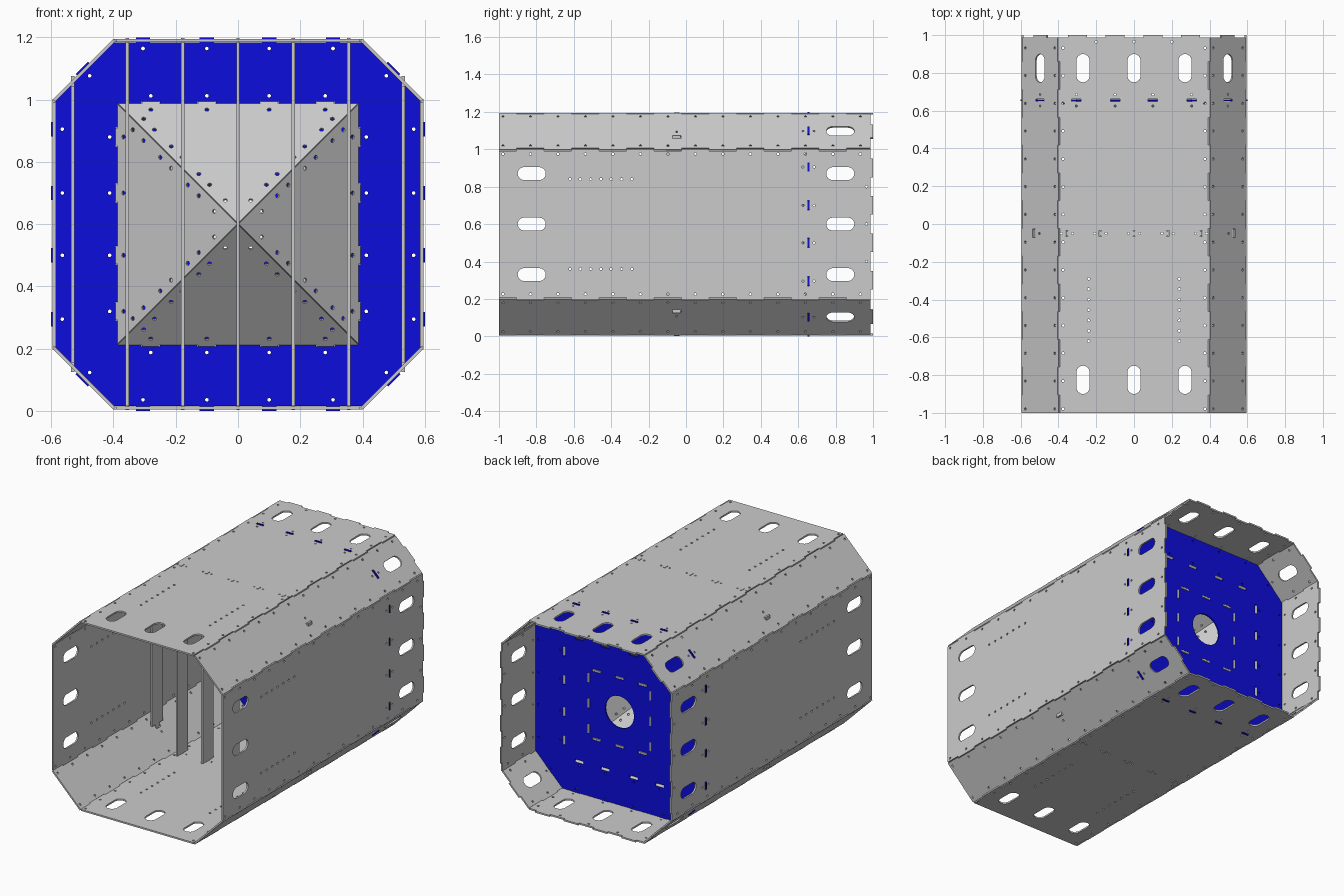
import bpy
from math import sin, cos, pi, hypot
from mathutils import Matrix, Vector

if "Cube" in bpy.data.objects:
    bpy.data.objects.remove(bpy.data.objects["Cube"])

T = 0.01                      # sheet thickness
BULK_Y = 0.655                # bulkhead position
CENTRE = Vector((0, 0, 0.6))  # tube axis
RIBS = (-0.355, -0.178, 0, 0.178, 0.355)
MAIN_TABS = (-0.305, -0.1, 0.1, 0.305)
PYR_TABS = (-0.28, -0.1, 0.1, 0.28)

blue = bpy.data.materials.new("blue_sheet")
blue.diffuse_color = (0.004, 0.004, 0.72, 1)
blue.use_nodes = True
blue.node_tree.nodes["Principled BSDF"].inputs["Base Color"].default_value = blue.diffuse_color


def frame(x, y, n, loc):
    m = Matrix((x, y, n)).transposed().to_4x4()
    m.translation = loc
    return m


def plate(name, outline, holes, matrix, thick=T, mat=None):
    """Flat sheet cut from an outline with holes, given real thickness."""
    cu = bpy.data.curves.new(name, 'CURVE')
    cu.dimensions, cu.fill_mode, cu.extrude = '2D', 'BOTH', thick / 2
    for loop in [outline] + holes:
        sp = cu.splines.new('POLY')
        sp.points.add(len(loop) - 1)
        for p, (x, y) in zip(sp.points, loop):
            p.co = (x, y, 0, 1)
        sp.use_cyclic_u = True
    tmp = bpy.data.objects.new(name + "_tmp", cu)
    bpy.context.collection.objects.link(tmp)
    dg = bpy.context.evaluated_depsgraph_get()
    me = bpy.data.meshes.new_from_object(tmp.evaluated_get(dg))
    bpy.data.objects.remove(tmp)
    for f in me.polygons:
        f.use_smooth = False
    me.materials.clear()
    if mat:
        me.materials.append(mat)
    ob = bpy.data.objects.new(name, me)
    ob.matrix_world = matrix
    bpy.context.collection.objects.link(ob)
    return ob


def circle(x, y, r=0.007, n=8):
    return [(x + r * cos(2 * pi * i / n), y + r * sin(2 * pi * i / n)) for i in range(n)]


def rect(x, y, w, h):
    return [(x - w / 2, y - h / 2), (x + w / 2, y - h / 2),
            (x + w / 2, y + h / 2), (x - w / 2, y + h / 2)]


def obround(x, y, w=0.07, length=0.15, n=8):
    r, s = w / 2, length / 2 - w / 2
    return ([(x + r * cos(pi * i / n), y + s + r * sin(pi * i / n)) for i in range(n + 1)] +
            [(x - r * cos(pi * i / n), y - s - r * sin(pi * i / n)) for i in range(n + 1)])


STEP = 0.147
CUTS = [-0.905 + STEP * i for i in range(13)]


def panel_outline(half, depth, phase, end_tabs):
    """Long panel: finger joints on both sides, teeth on the rear end."""
    w = lambda i: half + (depth if (i + phase) % 2 else 0)
    right = [(w(0), -1)]
    for i, v in enumerate(CUTS):
        right += [(w(i), v), (w(i + 1), v)]
    right.append((w(len(CUTS)), 0.987))
    end = []
    for u in sorted(end_tabs, reverse=True):
        end += [(u + .05, .987), (u + .05, 1), (u - .05, 1), (u - .05, .987)]
    return right + end + [(-u, v) for u, v in reversed(right)]


def side_axes(k):
    a = k * pi / 4
    return Vector((cos(a), 0, -sin(a))), Vector((sin(a), 0, cos(a)))


# Eight tube panels
NAMES = ("top", "upper_right", "right", "lower_right",
         "bottom", "lower_left", "left", "upper_left")
for k, nm in enumerate(NAMES):
    u_ax, n_ax = side_axes(k)
    main = k % 2 == 0
    edge = 0.375 if main else 0.11
    holes = [circle(s * edge, v - STEP / 2) for s in (-1, 1) for v in CUTS + [CUTS[-1] + STEP]]
    tabs = MAIN_TABS if main else (0,)
    for u in tabs:      # bulkhead slots
        holes.append(rect(u, BULK_Y, 0.05 if main else 0.06, 0.013))
        holes += [circle(u, BULK_Y + d, .006) for d in (-.03, .03)]
    if main:
        holes += [obround(u, v) for u in (-.27, 0, .27) for v in (-.825, .825)]
        holes += [circle(s * .24, -.62 + .055 * i) for s in (-1, 1) for i in range(7)]
        holes += [circle(u, .965) for u in (-.2, 0, .2)]
        if k % 4 == 0:  # rib slots
            for x in RIBS:
                holes.append(rect(x, -.05, .013, .03))
                holes += [circle(x + d, -.05, .006) for d in (-.03, .03)]
        out = panel_outline(0.392, 0.01, 0, (-.3, -.1, .1, .3))
        dist = 0.590
    else:
        holes.append(obround(0, .825))
        s = 1 if k in (1, 5) else -1
        holes.append(rect(s * .046, -.05, .022, .045))
        holes.append(circle(s * .046 - s * .04, -.05, .006))
        out = panel_outline(0.13, 0.008, 1, (0,))
        dist = 0.6986
    plate(nm + "_panel", out, holes,
          frame(u_ax, Vector((0, 1, 0)), n_ax, CENTRE + n_ax * dist))

# Blue bulkhead with tabs through the tube walls
outline, holes = [], [circle(0, 0, .1, 40)]
for k in range(8):
    u_ax, n_ax = side_axes(k)
    P = lambda u, d: ((u_ax * u + n_ax * d).x, (u_ax * u + n_ax * d).z)
    main = k % 2 == 0
    din, dout, half, tw = (.584, .6, .397, .023) if main else (.6937, .7095, .1322, .028)
    if main:
        outline.append(P(-half, din))
    else:
        outline.append(P(-half + .001, din))
    for u in (MAIN_TABS if main else (0,)):
        outline += [P(u - tw, din), P(u - tw, dout), P(u + tw, dout), P(u + tw, din)]
        holes.append([(x, z) for x, z in circle(*P(u, din - .02), .006)])
    outline.append(P(half - .001, din))
    if main:
        for ring, pos in ((.385, PYR_TABS), (.215, (-.16, 0, .16))):
            for u in pos:
                holes.append([P(u + a, ring + b) for a, b in rect(0, 0, .06, .016)])
        holes += [circle(*P(u, .412), .006) for u in PYR_TABS]
facing = (Vector((1, 0, 0)), Vector((0, 0, 1)), Vector((0, -1, 0)))
plate("bulkhead", outline, holes, frame(*facing, CENTRE + Vector((0, BULK_Y, 0))), T, blue)

# Four-sided pyramid pointing forward from the bulkhead
A, H = 0.385, 0.31
L = hypot(A, H)
base = [(-A, 0)]
for u in PYR_TABS:
    base += [(u - .028, 0), (u - .028, -.014), (u + .028, -.014), (u + .028, 0)]
base += [(A, 0), (0, L)]
edge_len = hypot(A, L)
pyr_holes = [circle(u, .025) for u in PYR_TABS]
for s in (-1, 1):
    for t in (.16, .25, .39, .48, .62, .71, .84):
        x, y = A * (1 - t) - .026 * L / edge_len, L * t - .026 * A / edge_len
        if x > .012:
            pyr_holes.append(circle(s * x, y))
for j, nm in enumerate(("top", "right", "bottom", "left")):
    rot = Matrix.Translation(CENTRE) @ Matrix.Rotation(j * pi / 2, 4, 'Y')
    m = frame(Vector((-1, 0, 0)), Vector((0, -H, -A)) / L, Vector((0, -A, H)) / L,
              Vector((0, BULK_Y - .006, A)))
    plate("pyramid_" + nm, base, pyr_holes, rot @ m, .008)
    # Short tabs seated in the inner ring of bulkhead slots
    for i, u in enumerate((-.16, 0, .16)):
        m = frame(*facing, Vector((0, BULK_Y - .01, 0)))
        plate(f"inner_tab_{nm}_{i}", rect(u, .215, .056, .011), [], rot @ m, .034)

# Vertical ribs across the middle of the tube
for i, x in enumerate((-.53,) + RIBS + (.53,)):
    h, tip, tw = (.584, .597, .014) if abs(x) < .5 else (.444, .475, .021)
    y0, y1, c = -.103, .005, -.05
    half = [(y1, h), (c + tw, h), (c + tw, tip), (c - tw, tip), (c - tw, h), (y0, h)]
    out = half + [(y, -z) for y, z in reversed(half)]
    plate(f"rib_{i}", out, [], frame(Vector((0, 1, 0)), Vector((0, 0, 1)), Vector((1, 0, 0)),
                                     CENTRE + Vector((x, 0, 0))), .011)
